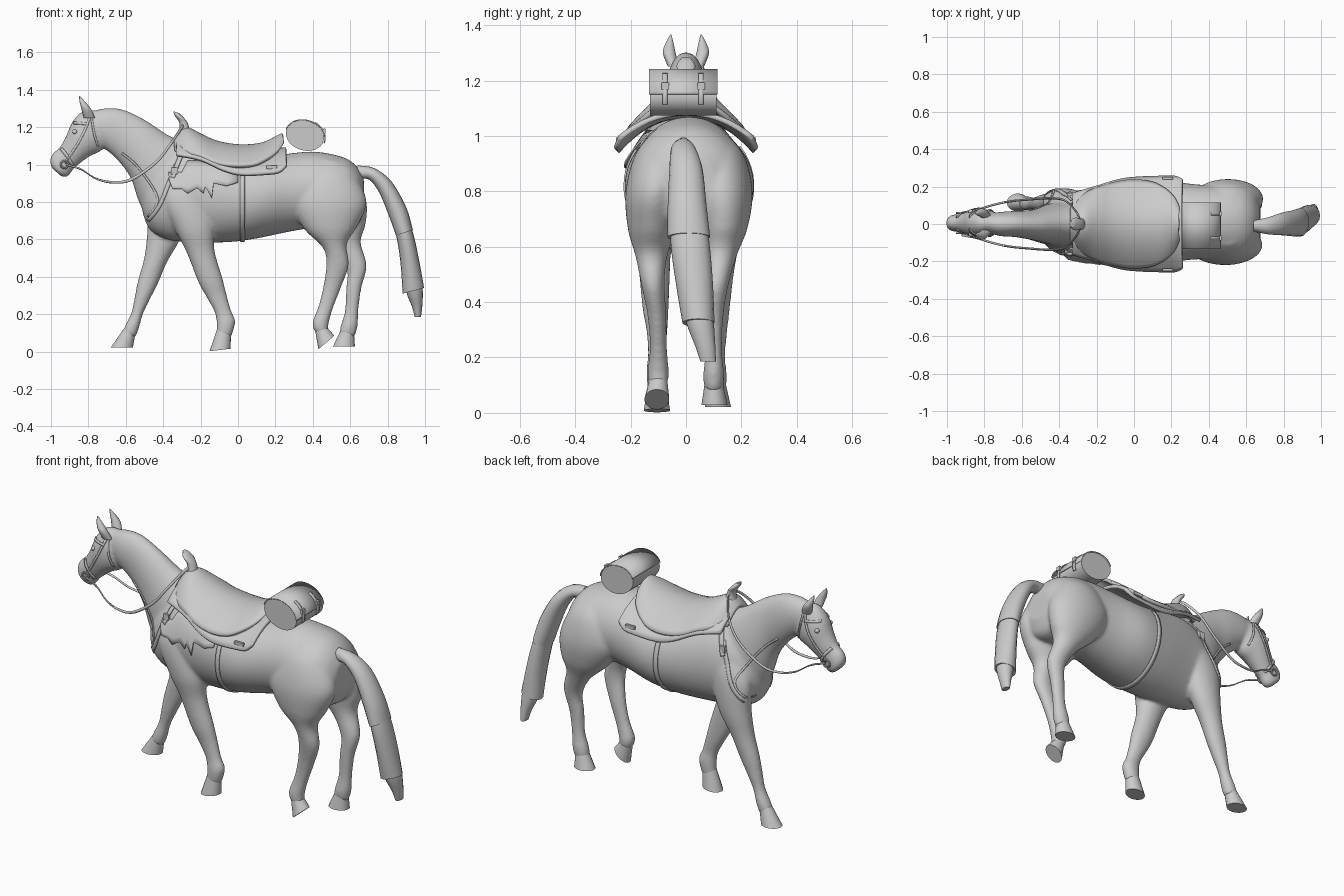
import bpy, bmesh, math
from mathutils import Vector
from mathutils.bvhtree import BVHTree

grey = bpy.data.materials.new("light_grey")
grey.diffuse_color = (0.6, 0.6, 0.6, 1)


def finish(bm, name, angle=50, thick=0.0):
    bmesh.ops.recalc_face_normals(bm, faces=bm.faces)
    me = bpy.data.meshes.new(name)
    bm.to_mesh(me)
    bm.free()
    ob = bpy.data.objects.new(name, me)
    bpy.context.collection.objects.link(ob)
    me.materials.append(grey)
    bpy.ops.object.select_all(action='DESELECT')
    bpy.context.view_layer.objects.active = ob
    ob.select_set(True)
    if thick:
        m = ob.modifiers.new("thickness", 'SOLIDIFY')
        m.thickness, m.offset = thick, 0
    bpy.ops.object.shade_smooth_by_angle(angle=math.radians(angle))
    return ob


def spline(rows, steps):
    """Catmull-Rom interpolation of equal length number rows."""
    out = []
    for i in range(len(rows) - 1):
        a, b, c, d = rows[max(i - 1, 0)], rows[i], rows[i + 1], rows[min(i + 2, len(rows) - 1)]
        for k in range(steps):
            t = k / steps
            out.append([q + 0.5 * t * (r - p + t * (2*p - 5*q + 4*r - s + t * (3*(q - r) + s - p)))
                        for p, q, r, s in zip(a, b, c, d)])
    return out + [list(rows[-1])]


def skin(bm, rings, closed=True, caps=True):
    vs = [[bm.verts.new(p) for p in r] for r in rings]
    n = len(vs[0])
    for a, b in zip(vs, vs[1:]):
        for i in range(n if closed else n - 1):
            bm.faces.new((a[i], a[(i + 1) % n], b[(i + 1) % n], b[i]))
    if caps:
        bm.faces.new(vs[0])
        bm.faces.new(vs[-1])


def loft(bm, rows, sides=24, steps=4):
    """Each row: one edge x, z, opposite edge x, z, centre y, half width."""
    rings = []
    for ax, az, bx, bz, y, w in spline(rows, steps):
        ring = []
        for i in range(sides):
            t = 2 * math.pi * i / sides
            c = math.cos(t) / 2
            ring.append((ax*(.5 + c) + bx*(.5 - c), y + w*math.sin(t), az*(.5 + c) + bz*(.5 - c)))
        rings.append(ring)
    skin(bm, rings)


# Horse: trunk, neck, head and legs fused into one skin
trunk = [(-.51, .86, -.51, .74, 0, .05), (-.47, .95, -.47, .65, 0, .115), (-.38, 1.05, -.38, .60, 0, .162),
         (-.25, 1.10, -.25, .585, 0, .188), (-.05, 1.06, -.05, .585, .008, .218), (.13, 1.04, .10, .605, .012, .233),
         (.30, 1.062, .27, .64, .012, .205), (.42, 1.068, .40, .66, .01, .198), (.56, 1.04, .55, .66, .01, .20),
         (.63, .995, .64, .68, .01, .16), (.672, .93, .677, .76, .01, .09)]
neck = [(-.22, 1.10, -.46, .66, 0, .13), (-.36, 1.15, -.53, .80, 0, .108), (-.50, 1.24, -.575, .93, -.005, .082),
        (-.62, 1.295, -.65, 1.03, 0, .07), (-.72, 1.30, -.72, 1.09, 0, .064), (-.80, 1.275, -.745, 1.11, .005, .05)]
head = [(-.76, 1.29, -.70, 1.13, .005, .045), (-.83, 1.285, -.73, 1.075, .005, .07),
        (-.885, 1.23, -.79, 1.045, .005, .076), (-.92, 1.15, -.84, 1.01, .005, .064),
        (-.955, 1.09, -.88, .975, .005, .05), (-.99, 1.06, -.905, .94, .005, .047),
        (-1.006, 1.02, -.935, .932, .005, .042), (-.997, .985, -.96, .95, .005, .025)]
hind_near = [(.42, 1.03, .56, 1.02, -.06, .05), (.33, .93, .63, .94, -.09, .092), (.285, .80, .687, .80, -.112, .106),
             (.35, .66, .638, .67, -.122, .088), (.45, .56, .582, .575, -.125, .058),
             (.472, .48, .592, .46, -.12, .043), (.458, .36, .55, .34, -.105, .034),
             (.432, .25, .508, .23, -.10, .031), (.398, .155, .484, .145, -.10, .038),
             (.412, .10, .485, .10, -.10, .034)]
hind_far = [(.42, 1.03, .56, 1.02, .075, .05), (.35, .93, .63, .94, .112, .095), (.31, .80, .687, .80, .13, .11),
            (.40, .66, .682, .68, .135, .088), (.52, .55, .656, .585, .125, .058),
            (.582, .44, .688, .46, .108, .043), (.577, .33, .66, .34, .10, .034),
            (.572, .22, .644, .22, .10, .031), (.548, .135, .64, .14, .10, .038),
            (.542, .085, .625, .08, .10, .034)]
fore_near = [(-.36, .96, -.24, .96, -.09, .05), (-.41, .82, -.18, .84, -.12, .07), (-.34, .66, -.13, .68, -.125, .072),
             (-.275, .53, -.125, .54, -.115, .058), (-.212, .37, -.082, .39, -.11, .047),
             (-.168, .29, -.062, .31, -.105, .038), (-.125, .21, -.037, .22, -.105, .032),
             (-.114, .14, -.014, .16, -.105, .038), (-.118, .085, -.035, .08, -.105, .034)]
fore_far = [(-.38, .96, -.26, .96, .09, .05), (-.48, .80, -.24, .82, .115, .07), (-.485, .64, -.30, .62, .12, .07),
            (-.502, .50, -.378, .48, .115, .056), (-.535, .38, -.425, .37, .112, .046),
            (-.553, .29, -.47, .28, .11, .038), (-.57, .21, -.508, .20, .11, .032),
            (-.605, .135, -.528, .13, .11, .038), (-.625, .085, -.545, .08, .11, .034)]
bm = bmesh.new()
for part in (trunk, neck, head, hind_near, hind_far, fore_near, fore_far):
    loft(bm, part, 48, 6)
horse = finish(bm, "horse_body", 60)
m = horse.modifiers.new("fuse", 'REMESH')
m.mode, m.voxel_size, m.use_smooth_shade = 'VOXEL', 0.009, True
m = horse.modifiers.new("soften", 'SMOOTH')
m.factor, m.iterations = 0.5, 11
for m in list(horse.modifiers):
    if m.type in {'REMESH', 'SMOOTH'}:
        bpy.ops.object.modifier_move_to_index(modifier=m.name, index=0 if m.type == 'REMESH' else 1)
        bpy.ops.object.modifier_apply(modifier=m.name)
bvh = BVHTree.FromObject(horse, bpy.context.evaluated_depsgraph_get())

# Hooves: flared wedges with flat soles
for name, rows in {
        "hind_hoof_near": [(.41, .125, .48, .125, -.10, .032), (.43, .012, .515, .085, -.105, .045)],
        "hind_hoof_far": [(.552, .12, .62, .105, .10, .032), (.508, .028, .625, .028, .103, .048)],
        "fore_hoof_near": [(-.112, .12, -.037, .105, -.105, .032), (-.152, .002, -.04, .015, -.105, .048)],
        "fore_hoof_far": [(-.612, .12, -.547, .105, .11, .032), (-.68, .022, -.562, .022, .115, .048)]}.items():
    bm = bmesh.new()
    loft(bm, rows, 18, 2)
    finish(bm, name, 40)

# Ears and eyes
for s, side in ((-1, "near"), (1, "far")):
    bm = bmesh.new()
    loft(bm, [(-.825, 1.25, -.765, 1.25, s*.045, .02), (-.838, 1.30, -.785, 1.295, s*.06, .023),
              (-.847, 1.335, -.808, 1.325, s*.06, .016), (-.85, 1.366, -.842, 1.362, s*.055, .003)], 12)
    finish(bm, "ear_" + side)
    bm = bmesh.new()
    bmesh.ops.create_uvsphere(bm, u_segments=12, v_segments=8, radius=.013)
    bmesh.ops.translate(bm, verts=bm.verts, vec=(-.872, .005 + s*.06, 1.175))
    finish(bm, "eye_" + side)

# Tail: three overlapping tapered locks
for name, rows in {
        "tail_upper": [(.64, .995, .64, .92, -.01, .03), (.73, .98, .70, .92, -.01, .045),
                       (.82, .91, .755, .85, 0, .06), (.90, .77, .805, .73, .004, .07), (.935, .65, .845, .62, .01, .077)],
        "tail_middle": [(.895, .77, .815, .73, .005, .06), (.94, .62, .85, .60, .015, .07),
                        (.97, .48, .87, .46, .03, .067), (.995, .34, .88, .31, .045, .058)],
        "tail_tip": [(.965, .48, .88, .46, .03, .055), (.987, .34, .90, .32, .05, .05),
                     (.985, .24, .93, .24, .07, .036), (.978, .185, .945, .185, .08, .028)]}.items():
    bm = bmesh.new()
    loft(bm, rows, 16)
    finish(bm, name)


# Saddle sheets: each row is x, crown height, half width, edge height
def sheet(name, rows, power, thick):
    bm = bmesh.new()
    ss = [i / 12 for i in range(-12, 13)]
    skin(bm, [[(x, w*s, zt - (zt - ze)*abs(s)**power) for s in ss] for x, zt, w, ze in spline(rows, 4)], False, False)
    finish(bm, name, 50, thick)


sheet("saddle_cloth", [(-.33, 1.13, .16, 1.05), (-.20, 1.10, .20, 1.025), (-.08, 1.08, .235, .97),
                       (.02, 1.072, .247, .945), (.15, 1.072, .252, .95), (.22, 1.08, .252, .96),
                       (.258, 1.082, .24, .995)], 2.2, .018)
sheet("saddle_seat", [(-.335, 1.14, .10, 1.07), (-.28, 1.19, .15, 1.055), (-.20, 1.155, .19, 1.04),
                      (-.12, 1.12, .215, 1.005), (-.02, 1.1, .232, .99), (.08, 1.1, .225, .995),
                      (.15, 1.115, .198, 1.025), (.21, 1.145, .145, 1.065), (.24, 1.16, .08, 1.11)], 1.9, .02)
bm = bmesh.new()
loft(bm, [(-.34, 1.12, -.23, 1.12, 0, .06), (-.315, 1.18, -.255, 1.18, 0, .036), (-.315, 1.225, -.268, 1.22, 0, .028),
          (-.34, 1.265, -.285, 1.245, 0, .034), (-.345, 1.285, -.315, 1.275, 0, .018)], 16)
finish(bm, "saddle_horn")


# Bag: elliptical roll with flap, closing straps and buckles
def roll(name, a0, a1, y0, y1, grow, full=False):
    bm = bmesh.new()
    n = 32
    pts = []
    for i in range(n if full else n + 1):
        t = math.radians(a0 + (a1 - a0) * i / n)
        pts.append((.358 + (.102 + grow)*math.cos(t), 1.155 + (.081 + grow)*math.sin(t) - .012*math.cos(t)))
    skin(bm, [[(x, y, z) for x, z in pts] for y in (y0, y1)], full, full)
    finish(bm, name, 40, 0 if full else .006)


roll("saddle_bag", 0, 360, -.13, .11, 0, True)
roll("bag_flap", 5, 165, -.134, .114, .002)
for y, side in ((-.075, "near"), (.055, "far")):
    roll("bag_strap_" + side, -20, 60, y - .009, y + .009, .006)


def box(name, centre, size):
    bm = bmesh.new()
    bmesh.ops.create_cube(bm, size=1)
    bmesh.ops.scale(bm, vec=size, verts=bm.verts)
    bmesh.ops.translate(bm, vec=centre, verts=bm.verts)
    finish(bm, name, 30)


for y, side in ((-.075, "near"), (.055, "far")):
    box("bag_buckle_" + side, (.463, y, 1.18), (.012, .026, .026))


# Straps lying on the hide, found by casting sideways
def on_hide(x, z, s, gap):
    hit = bvh.ray_cast(Vector((x, s, z)), Vector((0, -s, 0)))[0]
    return (x, hit.y + s*gap, z) if hit else None


def ribbon(name, pts, width, s, gap=.004):
    bm = bmesh.new()
    path = [Vector(p) for p in spline(pts, 6)]
    rings = []
    for i, p in enumerate(path):
        d = (path[min(i + 1, len(path) - 1)] - path[max(i - 1, 0)]).normalized() * width / 2
        ends = [on_hide(p.x + k*d.y, p.y - k*d.x, s, gap) for k in (-1, 1)]
        if all(ends):
            rings.append(ends)
    skin(bm, rings, False, False)
    finish(bm, name, 50, .006)


for s, side in ((-1, "near"), (1, "far")):
    ribbon("breast_strap_" + side, [(-.33, 1.0), (-.37, .90), (-.42, .78), (-.48, .70)], .02, s)
    ribbon("neck_strap_" + side, [(-.62, 1.06), (-.53, .98), (-.43, .82), (-.48, .72)], .01, s)
    ribbon("cheek_strap_" + side, [(-.785, 1.27), (-.825, 1.17), (-.87, 1.09), (-.925, 1.01)], .012, s)
    ribbon("brow_band_" + side, [(-.80, 1.215), (-.84, 1.22), (-.88, 1.222)], .012, s)
    ribbon("throat_strap_" + side, [(-.785, 1.26), (-.77, 1.17), (-.75, 1.10)], .01, s)
    ribbon("nose_band_" + side, [(-.945, 1.085), (-.91, 1.04), (-.882, .99)], .016, s)
    box("flap_tab_" + side, (.18, s*.245, .985), (.055, .014, .018))
    ribbon("buckle_strap_" + side, [(-.30, 1.06), (-.325, 1.0), (-.35, .93)], .022, s, .014)
    box("strap_buckle_" + side, on_hide(-.34, .965, s, .014), (.036, .014, .036))
    # Bit ring and rein
    bpy.ops.mesh.primitive_torus_add(location=(-.928, .005 + s*.054, 1.0), rotation=(math.pi/2, 0, 0), major_radius=.02,
                                     minor_radius=.005, major_segments=16, minor_segments=6)
    ring = bpy.context.object
    ring.name = "bit_ring_" + side
    ring.data.materials.append(grey)
    bm = bmesh.new()
    rein = [(-.92, .06, 1.0), (-.84, .075, .975), (-.76, .10, .925), (-.67, .12, .905), (-.57, .13, .92),
            (-.44, .138, 1.01), (-.36, .12, 1.11), (-.30, .05, 1.2), (-.29, 0, 1.21)]
    rows = [(x - .004, z + .007, x + .004, z - .007, y*s, .006) for x, y, z in rein]
    loft(bm, rows, 8)
    finish(bm, "rein_" + side)

# Girth wrapped under the belly
rings = []
for i in range(41):
    t = math.radians(-220 + 260 * i / 40)
    d = Vector((0, math.cos(t), math.sin(t)))
    rings.append([bvh.ray_cast(Vector((x, 0, .8)) + d, -d)[0] + d*.004 for x in (.012, .036)])
bm = bmesh.new()
skin(bm, rings, False, False)
finish(bm, "girth", 50, .007)

# Ragged hanging fringe on the near shoulder
lower = [(-.37, .92), (-.35, .87), (-.30, .87), (-.27, .845), (-.22, .875), (-.185, .845), (-.175, .88),
         (-.14, .82), (-.13, .90), (-.06, .885), (.0, .905)]
bm = bmesh.new()
rings = []
for x, z in lower:
    top = 1.02 if x > -.29 else .96
    rings.append([on_hide(x, top + (z - top)*k/5, -1, .006 + .003*k) for k in range(6)])
skin(bm, rings, False, False)
finish(bm, "shoulder_fringe", 50, .005)
